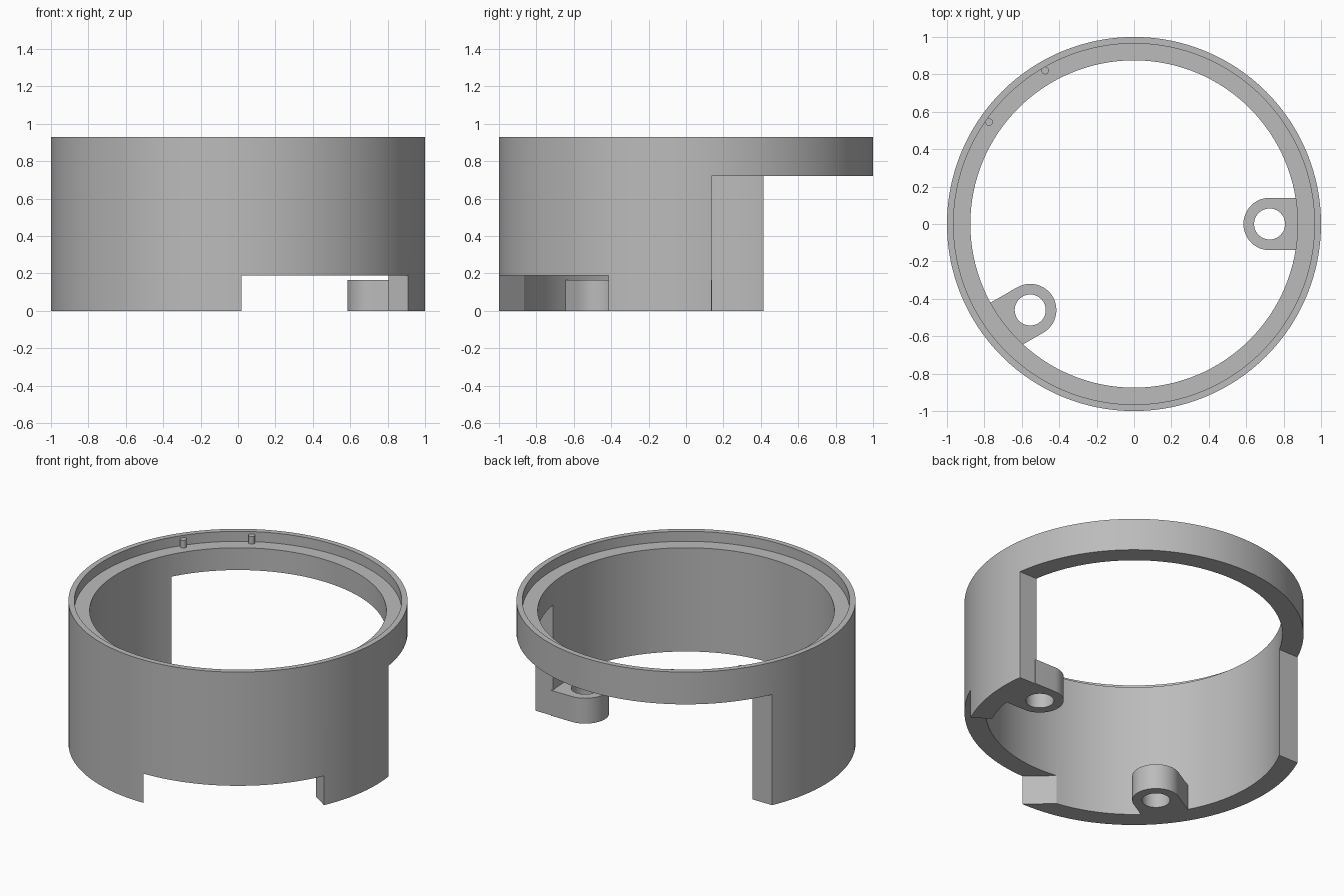
import bpy
import bmesh
import math
from mathutils import Vector

if "Cube" in bpy.data.objects:
    bpy.data.objects.remove(bpy.data.objects["Cube"], do_unlink=True)

R_OUT, R_IN, R_LIP = 1.0, 0.875, 0.965
HEIGHT, FLOOR = 0.93, 0.865
SEGMENTS = 128

grey = bpy.data.materials.new("plain grey")
grey.use_nodes = True
colour = (0.5, 0.5, 0.5, 1)
grey.diffuse_color = colour
grey.node_tree.nodes["Principled BSDF"].inputs["Base Color"].default_value = colour


def make_object(name, bm):
    bmesh.ops.recalc_face_normals(bm, faces=bm.faces)
    mesh = bpy.data.meshes.new(name)
    bm.to_mesh(mesh)
    bm.free()
    mesh.materials.append(grey)
    obj = bpy.data.objects.new(name, mesh)
    bpy.context.collection.objects.link(obj)
    return obj


def prism(name, outline, z0, z1):
    bm = bmesh.new()
    face = bm.faces.new([bm.verts.new((x, y, z0)) for x, y in outline])
    moved = bmesh.ops.extrude_face_region(bm, geom=[face])["geom"]
    verts = [g for g in moved if isinstance(g, bmesh.types.BMVert)]
    bmesh.ops.translate(bm, verts=verts, vec=(0, 0, z1 - z0))
    return make_object(name, bm)


def arc(centre, radius, start, end, count):
    angles = [start + (end - start) * i / count for i in range(count + 1)]
    return [(centre[0] + radius * math.cos(a), centre[1] + radius * math.sin(a))
            for a in angles]


def cut(obj, cutter):
    mod = obj.modifiers.new("cut", "BOOLEAN")
    mod.operation = "DIFFERENCE"
    mod.solver = "EXACT"
    mod.object = cutter
    bpy.context.view_layer.objects.active = obj
    bpy.ops.object.modifier_apply(modifier=mod.name)
    bpy.data.objects.remove(cutter, do_unlink=True)


def smooth(obj):
    bpy.ops.object.select_all(action="DESELECT")
    obj.select_set(True)
    bpy.context.view_layer.objects.active = obj
    bpy.ops.object.shade_smooth_by_angle(angle=math.radians(30))


# Ring wall with a stepped seat inside its top rim
profile = [(R_OUT, 0), (R_OUT, HEIGHT), (R_LIP, HEIGHT),
           (R_LIP, FLOOR), (R_IN, FLOOR), (R_IN, 0)]
bm = bmesh.new()
rings = []
for i in range(SEGMENTS):
    a = math.tau * i / SEGMENTS
    rings.append([bm.verts.new((r * math.cos(a), r * math.sin(a), z)) for r, z in profile])
for i, ring in enumerate(rings):
    after = rings[(i + 1) % SEGMENTS]
    for j in range(len(profile)):
        k = (j + 1) % len(profile)
        bm.faces.new((ring[j], after[j], after[k], ring[k]))
wall = make_object("ring_wall", bm)

# Tall rear opening, lower on the left side than on the right
cut(wall, prism("rear_cutter", [(0, 0.135), (2, 0.135), (2, 2), (-2, 2),
                                (-2, 0.415), (0, 0.415)], -0.5, 0.72))

# Low front notch with slanted ends
ends = [((-0.131, -0.865), (0.02, -1.0)), ((0.804, -0.345), (0.91, -0.415))]
lines = []
for inner, outer in ends:
    inner, outer = Vector(inner), Vector(outer)
    step = (outer - inner).normalized()
    lines.append((inner - step * 0.1, outer + step * 0.3))
(a_in, a_out), (b_in, b_out) = lines
cut(wall, prism("notch_cutter", [a_in, a_out, (1.2, -1.3), b_out, b_in], -0.5, 0.19))
smooth(wall)


# Screw lugs on the inside of the wall
def lug(name, centre, direction, reach):
    d = Vector((math.cos(direction), math.sin(direction))) * reach
    outline = arc(centre, 0.14, direction + math.pi / 2, direction + 1.5 * math.pi, 32)
    outline.append(Vector(outline[-1]) + d)
    outline.append(Vector(outline[0]) + d)
    body = prism(name, outline, 0, 0.165)
    hole = arc(centre, 0.083, 0, math.tau, 40)[:-1]
    cut(body, prism("hole_cutter", hole, -0.2, 0.4))
    smooth(body)


lug("left_lug", (0.725, 0), 0, 0.15)
lug("right_lug", (-0.555, -0.46), math.radians(210), 0.17)

# Small locating pins on the seat
for name, centre in (("rear_pin", (-0.475, 0.82)), ("side_pin", (-0.775, 0.545))):
    smooth(prism(name, arc(centre, 0.02, 0, math.tau, 20)[:-1], FLOOR - 0.01, 0.915))
